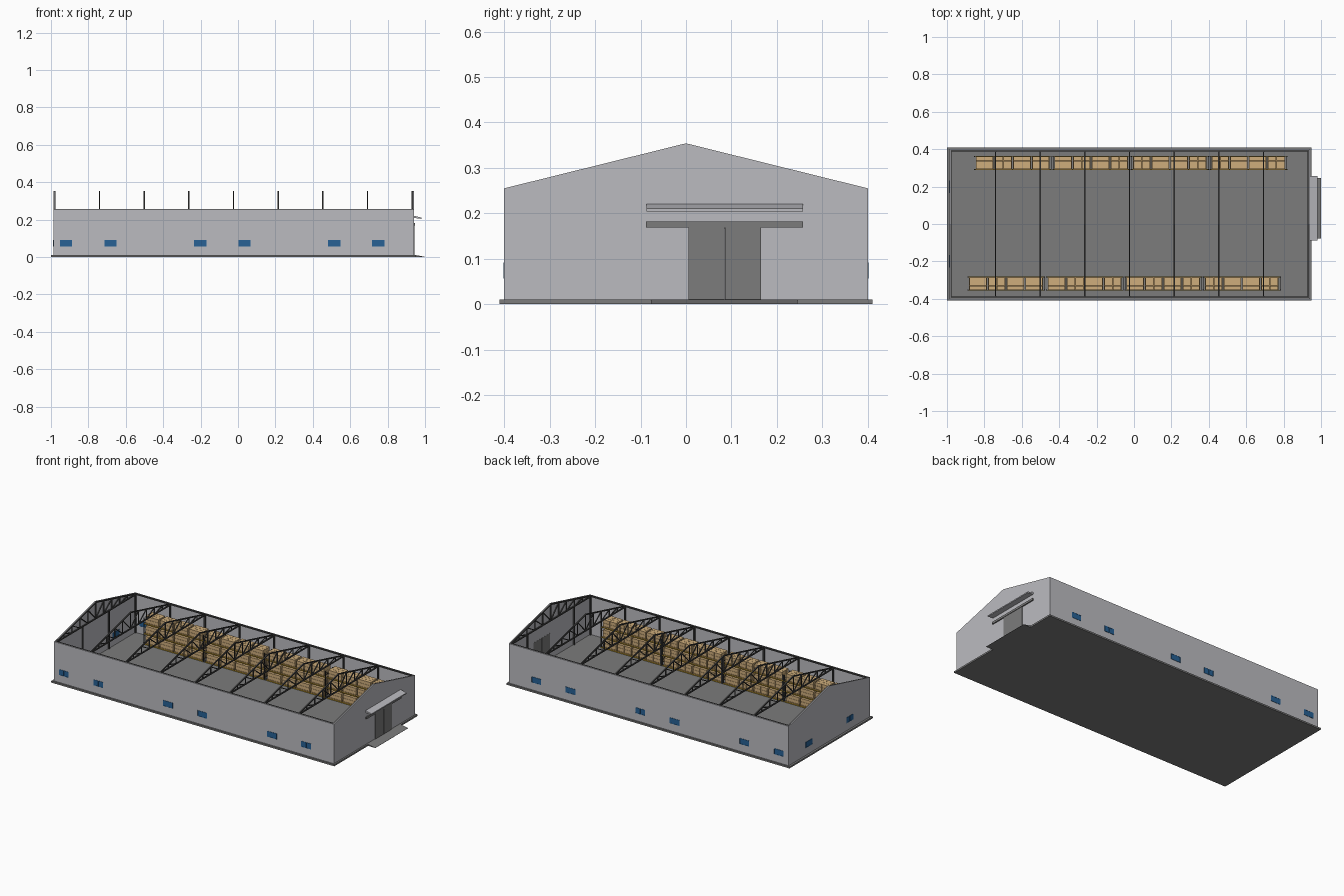
import bpy, bmesh
from mathutils import Vector, Matrix

if "Cube" in bpy.data.objects:
    bpy.data.objects.remove(bpy.data.objects["Cube"])


def material(name, r, g, b):
    m = bpy.data.materials.new(name)
    m.diffuse_color = (r, g, b, 1)
    m.use_nodes = True
    m.node_tree.nodes["Principled BSDF"].inputs["Base Color"].default_value = m.diffuse_color
    return m


CONCRETE = material("concrete", 0.2, 0.2, 0.2)
STEEL = material("dark_steel", 0.06, 0.06, 0.06)
WALL = material("wall_panel", 0.5, 0.5, 0.53)
GLASS = material("window_blue", 0.02, 0.12, 0.3)
CARD = material("cardboard", 0.62, 0.42, 0.2)
WOOD = material("pallet_wood", 0.4, 0.25, 0.1)
BEAM = material("rack_beam", 0.45, 0.28, 0.02)


def box(bm, x0, x1, y0, y1, z0, z1):
    c = Matrix.Translation(((x0 + x1) / 2, (y0 + y1) / 2, (z0 + z1) / 2))
    s = Matrix.Diagonal((x1 - x0, y1 - y0, z1 - z0, 1))
    bmesh.ops.create_cube(bm, size=1, matrix=c @ s)


def bar(bm, a, b, w):
    a, b = Vector(a), Vector(b)
    rot = (b - a).to_track_quat('Z', 'X').to_matrix().to_4x4()
    s = Matrix.Diagonal((w, w, (b - a).length, 1))
    bmesh.ops.create_cube(bm, size=1, matrix=Matrix.Translation((a + b) / 2) @ rot @ s)


def prism(bm, pts, offset):
    f = bm.faces.new([bm.verts.new(p) for p in pts])
    r = bmesh.ops.extrude_face_region(bm, geom=[f])
    moved = [v for v in r["geom"] if isinstance(v, bmesh.types.BMVert)]
    bmesh.ops.translate(bm, verts=moved, vec=offset)
    bmesh.ops.recalc_face_normals(bm, faces=bm.faces)


def finish(bm, name, mat):
    me = bpy.data.meshes.new(name)
    bm.to_mesh(me)
    bm.free()
    me.materials.append(mat)
    ob = bpy.data.objects.new(name, me)
    bpy.context.collection.objects.link(ob)


X0, X1, W = -0.987, 0.94, 0.40        # outer wall limits
FLOOR, EAVE, PEAK, T = 0.01, 0.255, 0.354, 0.005

# floor slab and entrance ramp
bm = bmesh.new()
box(bm, -1, 0.95, -0.41, 0.41, 0, FLOOR)
finish(bm, "floor_slab", CONCRETE)
bm = bmesh.new()
prism(bm, [(0.95, -0.077, 0), (1.0, -0.077, 0), (1.0, -0.077, 0.001), (0.95, -0.077, 0.0105)],
      (0, 0.322, 0))
finish(bm, "entrance_ramp", CONCRETE)

# long side walls
bm = bmesh.new()
for s in (-1, 1):
    y = sorted((s * W, s * (W - T)))
    box(bm, X0, X1, y[0], y[1], FLOOR, EAVE)
finish(bm, "side_walls", WALL)

# gable walls, the right one with a door opening
corners = [(W, FLOOR), (W, EAVE), (0, PEAK), (-W, EAVE), (-W, FLOOR)]
door_notch = [(0.01, FLOOR), (0.01, 0.165), (0.16, 0.165), (0.16, FLOOR)]
for name, x, profile in (("left_gable", X0, corners), ("right_gable", X1 - T, corners + door_notch)):
    bm = bmesh.new()
    prism(bm, [(x, y, z) for y, z in profile], (T, 0, 0))
    finish(bm, name, WALL)

# sliding door leaves, rail and canopy
bm = bmesh.new()
box(bm, 0.934, 0.944, 0.005, 0.0845, FLOOR, 0.17)
box(bm, 0.934, 0.944, 0.0855, 0.165, FLOOR, 0.17)
finish(bm, "sliding_door", CONCRETE)
bm = bmesh.new()
box(bm, 0.94, 0.947, -0.088, 0.257, 0.169, 0.182)
finish(bm, "door_rail", CONCRETE)
bm = bmesh.new()
prism(bm, [(0.94, -0.087, 0.221), (0.98, -0.087, 0.211), (0.98, -0.087, 0.204), (0.94, -0.087, 0.209)],
      (0, 0.344, 0))
finish(bm, "door_canopy", WALL)

# windows: a frame and two panes on both sides of the wall
panes, frames = bmesh.new(), bmesh.new()
Z0, Z1, H = 0.057, 0.092, 0.033


def window(along_x, c, wall):
    def part(b, u0, u1, z0, z1, d):
        if along_x:
            box(b, c + u0, c + u1, wall - d, wall + d, z0, z1)
        else:
            box(b, wall - d, wall + d, c + u0, c + u1, z0, z1)
    part(panes, -H + 0.002, H - 0.002, Z0 + 0.002, Z1 - 0.002, 0.0035)
    for u in (-H, -0.001, H - 0.002):
        part(frames, u, u + 0.002, Z0, Z1, 0.0045)
    for z in (Z0, Z1 - 0.002):
        part(frames, -H, H, z, z + 0.002, 0.0045)


for s in (-1, 1):
    for x in (-0.92, -0.682, -0.202, 0.035, 0.514, 0.75):
        window(True, x, s * (W - T / 2))
    window(False, s * 0.2, X0 + T / 2)
finish(panes, "window_panes", GLASS)
finish(frames, "window_frames", GLASS)

# portal frames: columns and trusses
cols, truss = bmesh.new(), bmesh.new()
HALF, N = 0.39, 5
frame_x = [-0.979 + i * 0.2388 for i in range(9)]
for x in frame_x:
    bar(truss, (x, -HALF, 0.248), (x, HALF, 0.248), 0.007)
    for s in (-1, 1):
        box(cols, x - 0.004, x + 0.004, s * 0.389 - 0.005, s * 0.389 + 0.005, FLOOR, 0.252)
        bar(truss, (x, s * HALF, 0.252), (x, 0, 0.349), 0.007)
        for i in range(1, N):
            y, t = s * HALF * (1 - i / N), i / N
            top = 0.252 + 0.097 * t
            bar(truss, (x, y, 0.248), (x, y, top), 0.005)
            bar(truss, (x, y, top), (x, s * HALF * (1 - (i + 1) / N), 0.248), 0.005)
    bar(truss, (x, 0, 0.248), (x, 0, 0.349), 0.005)
for s in (-1, 1):
    box(cols, -0.983, -0.975, s * 0.13 - 0.004, s * 0.13 + 0.004, FLOOR, 0.25)
    box(cols, 0.927, 0.935, s * 0.23 - 0.004, s * 0.23 + 0.004, FLOOR, 0.25)
    box(truss, -0.982, 0.935, s * 0.391 - 0.004, s * 0.391 + 0.004, 0.248, 0.256)
finish(cols, "columns", STEEL)
finish(truss, "roof_trusses", STEEL)

# pallet racks with loads
posts, beams, pallets, cartons = (bmesh.new() for _ in range(4))
for start, y0, y1 in ((-0.89, -0.356, -0.282), (-0.855, 0.29, 0.364)):
    for bay in range(4):
        x0 = start + bay * 0.42
        x1 = x0 + 0.415
        for x in (x0, x1 - 0.005):
            for y in (y0, y1 - 0.005):
                box(posts, x, x + 0.005, y, y + 0.005, FLOOR, 0.175)
            for k in range(3):
                ya, yb = (y0, y1) if k % 2 else (y1, y0)
                bar(posts, (x + 0.0025, ya, 0.02 + k * 0.05), (x + 0.0025, yb, 0.07 + k * 0.05), 0.002)
        for level in range(3):
            z = 0.014 + level * 0.063
            for y in (y0, y1 - 0.004):
                box(beams, x0, x1, y, y + 0.004, z - 0.004, z + 0.002)
            for p in range(4):
                px = x0 + 0.009 + p * 0.1
                box(pallets, px, px + 0.094, y0 + 0.002, y1 - 0.002, z + 0.002, z + 0.007)
                # cartons stacked two wide, three deep, two high
                for i in range(2):
                    for j in range(3):
                        for k in range(2):
                            cx, cy = px + 0.002 + i * 0.0455, y0 + 0.004 + j * 0.0222
                            cz = z + 0.007 + k * 0.0205
                            box(cartons, cx, cx + 0.0445, cy, cy + 0.0212, cz, cz + 0.0195)
finish(posts, "rack_posts", STEEL)
finish(beams, "rack_beams", BEAM)
finish(pallets, "pallets", WOOD)
finish(cartons, "cartons", CARD)
